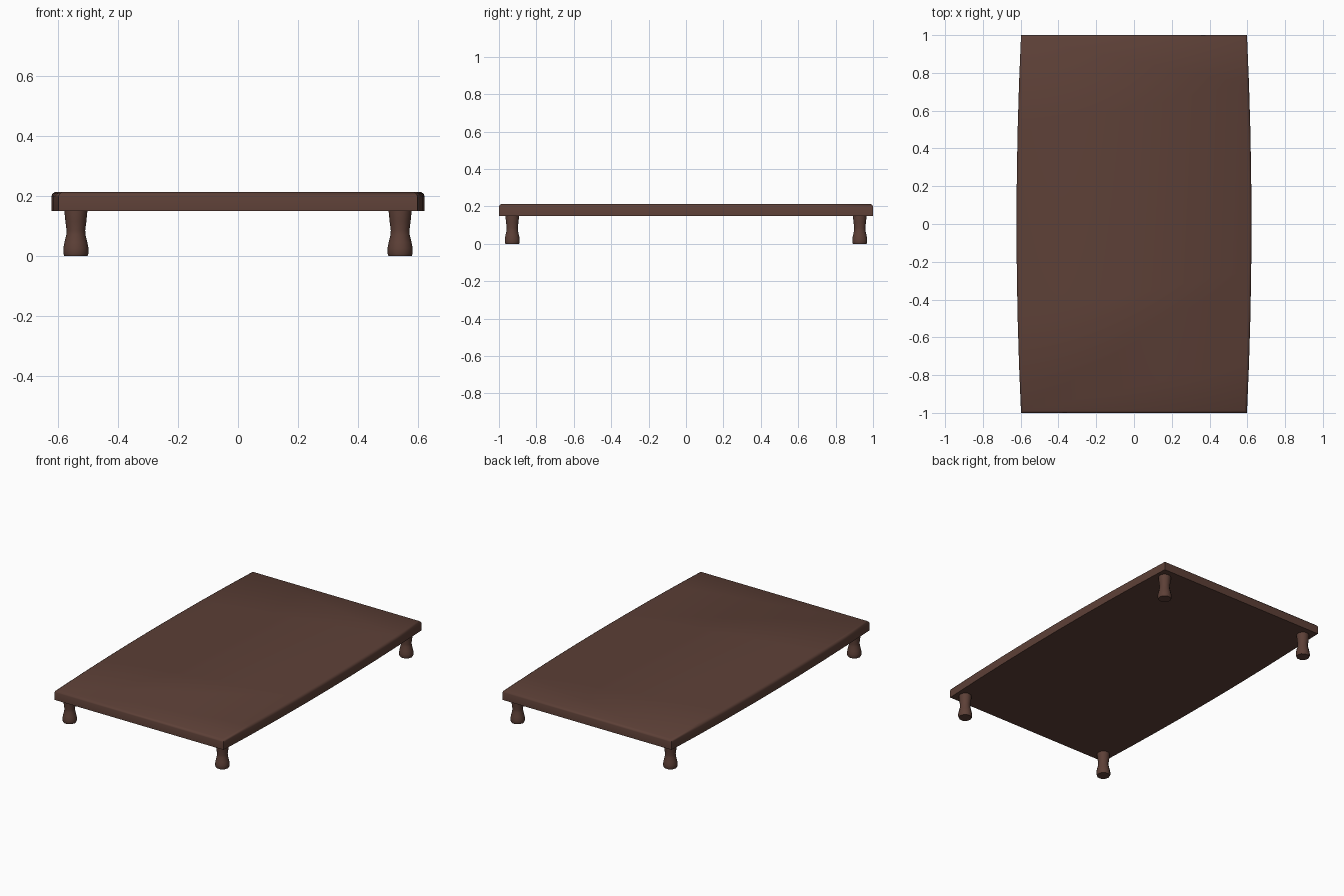
import bpy, bmesh, math

if "Cube" in bpy.data.objects:
    bpy.data.objects.remove(bpy.data.objects["Cube"])

wood = bpy.data.materials.new("dark brown wood")
wood.diffuse_color = (0.109, 0.051, 0.038, 1)
wood.use_nodes = True
wood.node_tree.nodes["Principled BSDF"].inputs["Base Color"].default_value = wood.diffuse_color


def make_object(name, bm, angle):
    bmesh.ops.recalc_face_normals(bm, faces=bm.faces[:])
    mesh = bpy.data.meshes.new(name)
    bm.to_mesh(mesh)
    bm.free()
    mesh.materials.append(wood)
    ob = bpy.data.objects.new(name, mesh)
    bpy.context.collection.objects.link(ob)
    bpy.ops.object.select_all(action='DESELECT')
    ob.select_set(True)
    bpy.context.view_layer.objects.active = ob
    bpy.ops.object.shade_smooth_by_angle(angle=math.radians(angle))
    return ob


def loft(name, rings, angle):
    """Join matching rings of points and cap both ends."""
    bm = bmesh.new()
    loops = [[bm.verts.new(p) for p in ring] for ring in rings]
    n = len(loops[0])
    for a, b in zip(loops, loops[1:]):
        for i in range(n):
            j = (i + 1) % n
            bm.faces.new((a[i], a[j], b[j], b[i]))
    bm.faces.new(loops[0][::-1])
    bm.faces.new(loops[-1])
    return make_object(name, bm, angle)


# Table top: long sides bow outwards, upper rim rounded
def top_ring(inset, z, steps=8):
    ring = []
    for side in (1, -1):
        for i in range(steps + 1):
            t = -1 + 2 * i / steps
            x = 0.598 + 0.024 * (1 - t * t) - inset
            ring.append((side * x, side * t * (1 - inset), z))
    return ring


loft("table_top", [top_ring(0, 0.15), top_ring(0, 0.198),
                   top_ring(0.004, 0.207), top_ring(0.013, 0.213)], 50)

# Four turned legs, narrow at the waist
profile = [(0.039, 0), (0.042, 0.008), (0.042, 0.025), (0.038, 0.045),
           (0.032, 0.07), (0.031, 0.085), (0.035, 0.115), (0.038, 0.145), (0.038, 0.152)]
for yn, sy in (("front", -1), ("back", 1)):
    for xn, sx in (("left", -1), ("right", 1)):
        rings = [[(sx * 0.54 + r * math.cos(k * math.tau / 10),
                   sy * 0.929 + r * math.sin(k * math.tau / 10), z)
                  for k in range(10)] for r, z in profile]
        loft(f"{yn}_{xn}_leg", rings, 50)
